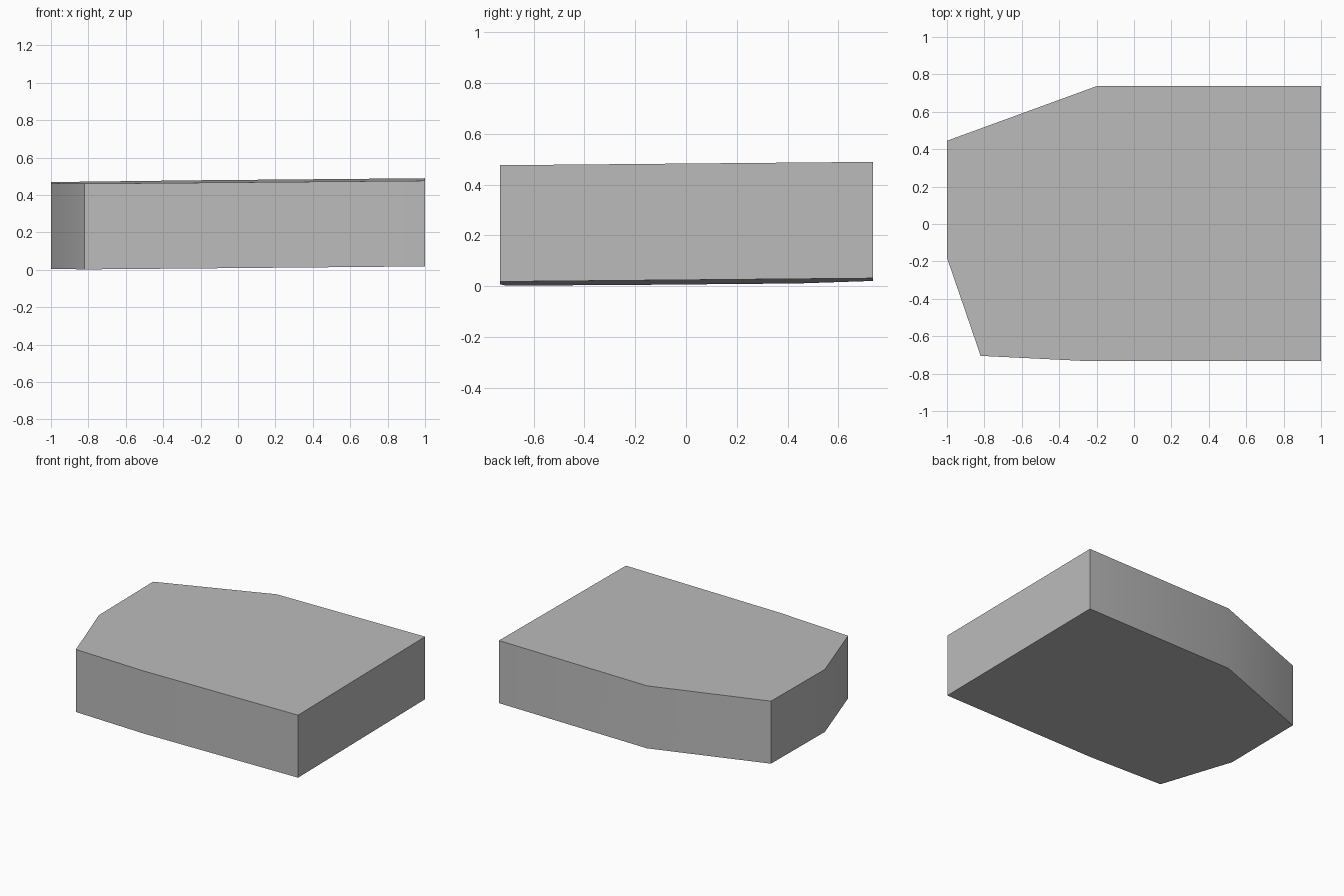
import bpy, bmesh, math

cube = bpy.data.objects.get("Cube")
if cube:
    bpy.data.objects.remove(cube, do_unlink=True)

# Plain grey
grey = bpy.data.materials.new("plain_grey")
grey.use_nodes = True
colour = (0.5, 0.5, 0.5, 1)
grey.diffuse_color = colour
grey.node_tree.nodes["Principled BSDF"].inputs["Base Color"].default_value = colour

# Building footprint, anticlockwise from above
outline = [(-1, 0.445), (-1, -0.18), (-0.82, -0.705), (-0.25, -0.733),
           (1, -0.733), (1, 0.737), (-0.2, 0.737)]
HEIGHT = 0.458


def ground(x, y):
    """Gentle slope shared by the floor and the roof."""
    return max(0, 0.0155 + 0.009 * x + 0.009 * y)


# Extrude the sloping footprint into a block
bm = bmesh.new()
base = bm.faces.new([bm.verts.new((x, y, ground(x, y))) for x, y in outline])
top = bmesh.ops.extrude_face_region(bm, geom=[base], use_keep_orig=True)["geom"]
bmesh.ops.translate(bm, vec=(0, 0, HEIGHT),
                    verts=[v for v in top if isinstance(v, bmesh.types.BMVert)])
bmesh.ops.recalc_face_normals(bm, faces=bm.faces)
mesh = bpy.data.meshes.new("building_block")
bm.to_mesh(mesh)
bm.free()
mesh.materials.append(grey)

block = bpy.data.objects.new("building_block", mesh)
bpy.context.collection.objects.link(block)

# Soft wall bends, crisp corners
bpy.ops.object.select_all(action="DESELECT")
block.select_set(True)
bpy.context.view_layer.objects.active = block
bpy.ops.object.shade_smooth_by_angle(angle=math.radians(30))
